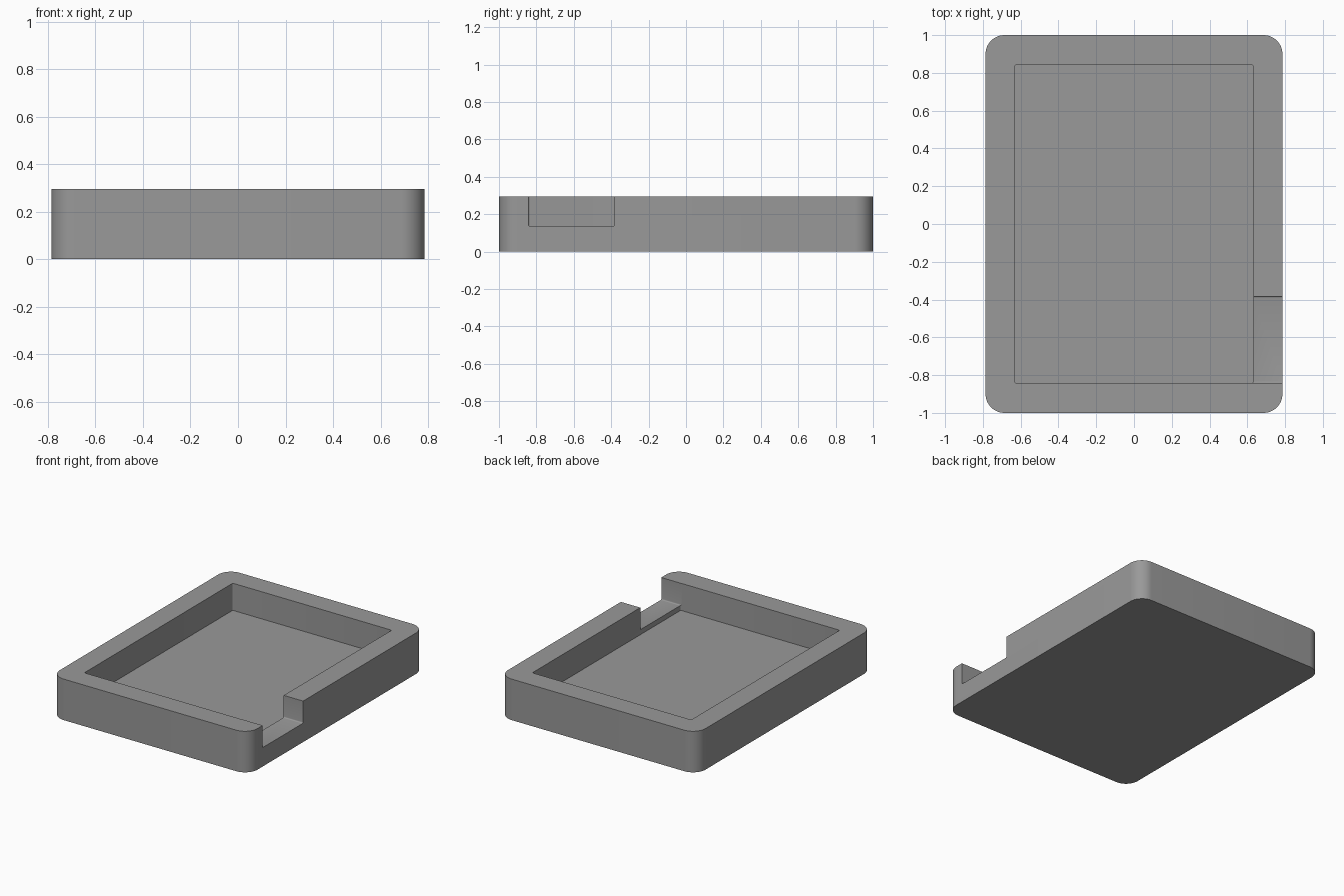
import bpy, bmesh, math

if "Cube" in bpy.data.objects:
    bpy.data.objects.remove(bpy.data.objects["Cube"])

grey = bpy.data.materials.new("mid grey")
grey.diffuse_color = (0.32, 0.32, 0.32, 1)
grey.use_nodes = True
grey.node_tree.nodes["Principled BSDF"].inputs["Base Color"].default_value = grey.diffuse_color


def rounded_box(name, lo, hi, axis, radius, steps):
    """Box from lo to hi with its four edges parallel to axis rounded."""
    bm = bmesh.new()
    bmesh.ops.create_cube(bm, size=1)
    for v in bm.verts:
        v.co = [l + (c + 0.5) * (h - l) for c, l, h in zip(v.co, lo, hi)]
    edges = [e for e in bm.edges
             if abs(e.verts[0].co[axis] - e.verts[1].co[axis]) > 1e-4]
    bmesh.ops.bevel(bm, geom=edges, offset=radius, segments=steps,
                    profile=0.5, affect='EDGES')
    bmesh.ops.recalc_face_normals(bm, faces=bm.faces[:])
    mesh = bpy.data.meshes.new(name)
    bm.to_mesh(mesh)
    bm.free()
    mesh.materials.append(grey)
    obj = bpy.data.objects.new(name, mesh)
    bpy.context.collection.objects.link(obj)
    return obj


# Tray body with rounded vertical corners
tray = rounded_box("tray", (-0.786, -1, 0), (0.786, 1, 0.295), 2, 0.1, 12)

# Recess with nearly square corners, and the notch through the right wall
recess = rounded_box("recess_cutter", (-0.632, -0.843, 0.1),
                     (0.632, 0.843, 0.5), 2, 0.01, 4)
notch = rounded_box("notch_cutter", (0.615, -0.842, 0.136),
                    (0.9, -0.383, 0.5), 0, 0.008, 4)

for cutter in (recess, notch):
    mod = tray.modifiers.new(cutter.name, 'BOOLEAN')
    mod.operation = 'DIFFERENCE'
    mod.solver = 'EXACT'
    mod.object = cutter

# Apply the cuts and remove the cutters
bpy.context.view_layer.objects.active = tray
tray.select_set(True)
for mod in list(tray.modifiers):
    bpy.ops.object.modifier_apply(modifier=mod.name)
for cutter in (recess, notch):
    bpy.data.objects.remove(cutter)

# Smooth rounded corners, crisp edges elsewhere
bpy.ops.object.shade_smooth_by_angle(angle=math.radians(30))
